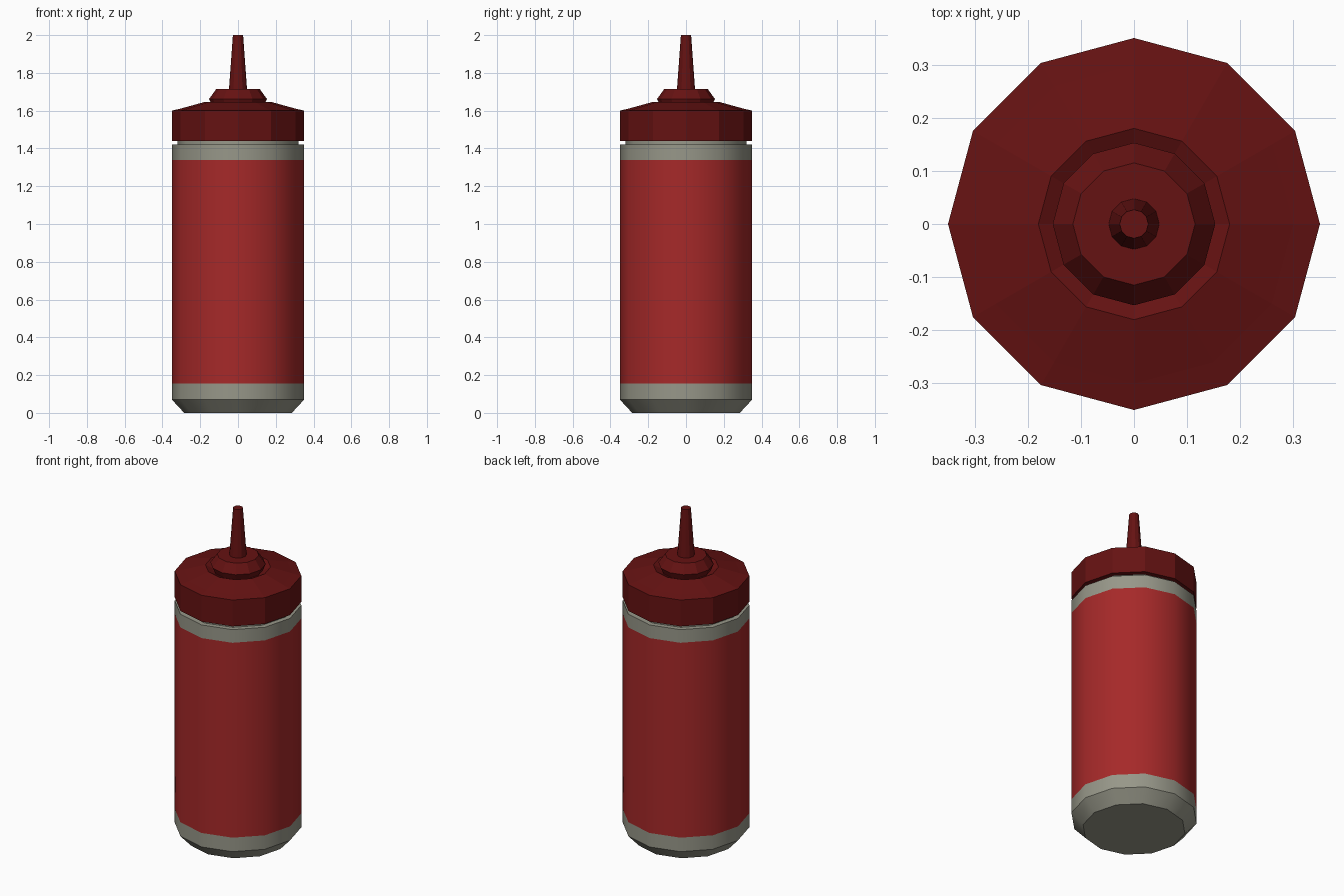
import bpy, bmesh, math

if "Cube" in bpy.data.objects:
    bpy.data.objects.remove(bpy.data.objects["Cube"])

SIDES = 12


def material(name, color):
    m = bpy.data.materials.new(name)
    m.diffuse_color = (*color, 1)
    m.use_nodes = True
    m.node_tree.nodes["Principled BSDF"].inputs["Base Color"].default_value = m.diffuse_color
    return m


red = material("label red", (0.38, 0.022, 0.022))
grey = material("bottle grey", (0.31, 0.31, 0.25))
dark = material("cap dark red", (0.13, 0.006, 0.006))


def lathe(name, profile, mats, smooth_angle=None, pick=None):
    """Spin an (r, z) profile, listed bottom to top, into a closed 12-sided solid."""
    bm = bmesh.new()
    rings = []
    for r, z in profile:
        rings.append([bm.verts.new((r * math.cos(a), r * math.sin(a), z))
                      for a in (2 * math.pi * i / SIDES for i in range(SIDES))])
    for lo, hi in zip(rings, rings[1:]):
        for i in range(SIDES):
            j = (i + 1) % SIDES
            bm.faces.new((lo[i], lo[j], hi[j], hi[i]))
    bm.faces.new(rings[0][::-1])
    bm.faces.new(rings[-1])
    bmesh.ops.recalc_face_normals(bm, faces=bm.faces)
    if pick:
        for f in bm.faces:
            f.material_index = pick(f.calc_center_median().z)
    me = bpy.data.meshes.new(name)
    bm.to_mesh(me)
    bm.free()
    for m in mats:
        me.materials.append(m)
    ob = bpy.data.objects.new(name, me)
    bpy.context.collection.objects.link(ob)
    if smooth_angle:
        bpy.ops.object.select_all(action='DESELECT')
        ob.select_set(True)
        bpy.context.view_layer.objects.active = ob
        bpy.ops.object.shade_smooth_by_angle(angle=math.radians(smooth_angle))
    return ob


# Bottle body with neck; the middle band is the red label
lathe("bottle_body",
      [(0.285, 0), (0.35, 0.07), (0.35, 0.155), (0.35, 1.34), (0.35, 1.42),
       (0.32, 1.42), (0.32, 1.46)],
      [grey, red], 35, lambda z: 1 if 0.2 < z < 1.3 else 0)

# Screw cap with a shallow groove around the nozzle seat
lathe("cap",
      [(0.35, 1.44), (0.35, 1.60), (0.30, 1.612), (0.18, 1.645), (0.14, 1.625)],
      [dark])

# Nozzle collar
lathe("nozzle_collar", [(0.135, 1.62), (0.153, 1.662), (0.115, 1.715)], [dark])

# Tapered nozzle spout
lathe("nozzle_spout", [(0.048, 1.71), (0.027, 2.0)], [dark])
